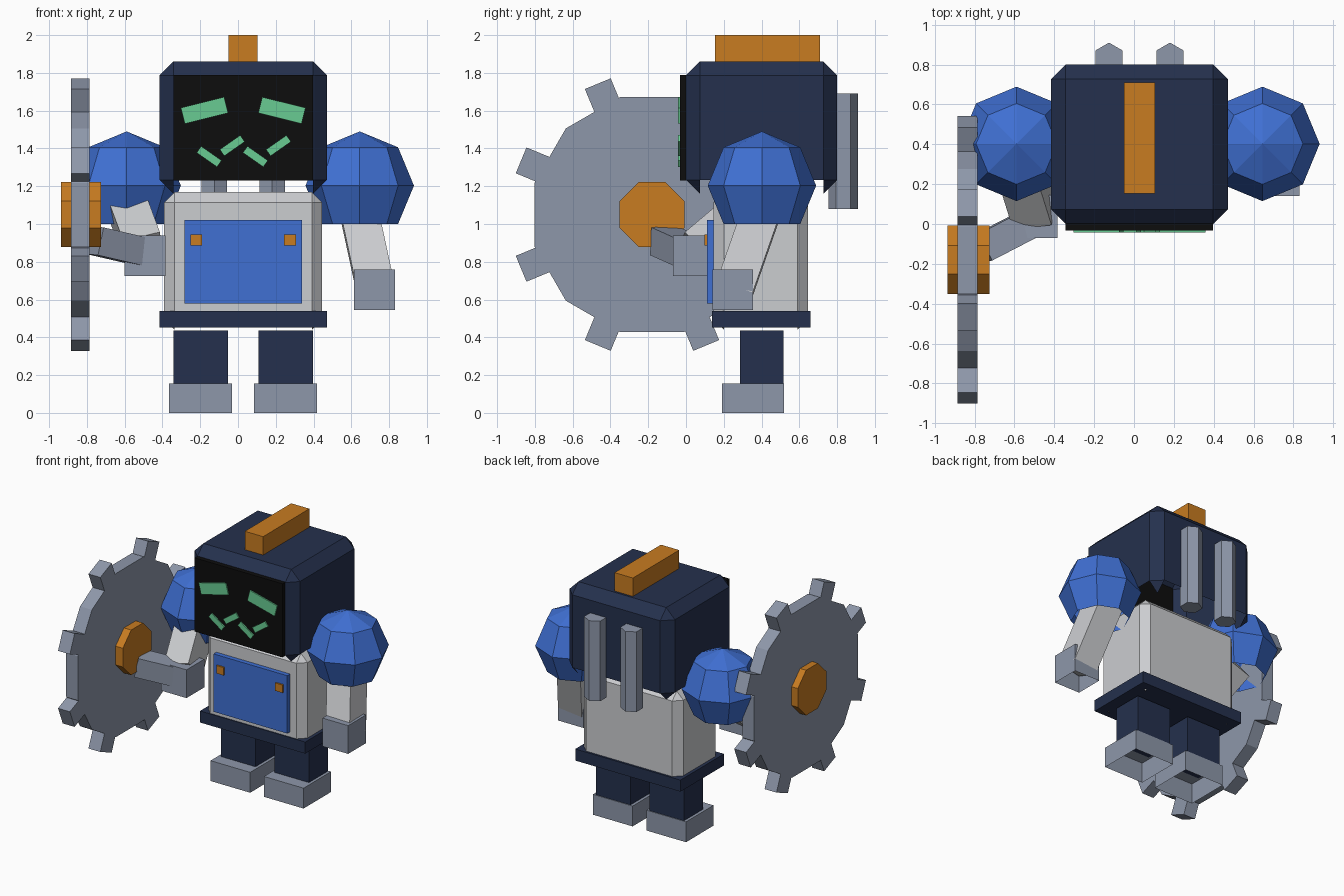
import bpy, bmesh, math
from mathutils import Vector, Matrix

if "Cube" in bpy.data.objects:
    bpy.data.objects.remove(bpy.data.objects["Cube"])

MID = 0.0275  # mirror plane of the body


def material(name, rgb):
    m = bpy.data.materials.new(name)
    m.use_nodes = True
    m.diffuse_color = (*rgb, 1)
    m.node_tree.nodes["Principled BSDF"].inputs["Base Color"].default_value = (*rgb, 1)
    return m


navy = material("navy", (0.018, 0.030, 0.075))
black = material("black", (0.004, 0.004, 0.004))
light = material("light grey", (0.60, 0.61, 0.63))
steel = material("steel grey", (0.27, 0.31, 0.40))
blue = material("blue", (0.05, 0.16, 0.65))
orange = material("orange", (0.58, 0.20, 0.015))
green = material("green", (0.14, 0.60, 0.29))


def finish(name, bm, mat):
    me = bpy.data.meshes.new(name)
    bm.to_mesh(me)
    bm.free()
    me.materials.append(mat)
    ob = bpy.data.objects.new(name, me)
    bpy.context.collection.objects.link(ob)
    return ob


def drop_bottom(bm, limit=-0.6):
    bm.normal_update()
    low = [f for f in bm.faces if f.normal.z < limit]
    bmesh.ops.delete(bm, geom=low, context='FACES')


def box(name, mat, x, y, z, chamfer=0, hollow=False, turn=0):
    """Box from ranges; optional chamfer, open underside, turn about its y axis."""
    bm = bmesh.new()
    bmesh.ops.create_cube(bm, size=1)
    size = [b - a for a, b in (x, y, z)]
    bmesh.ops.scale(bm, vec=size, verts=bm.verts)
    if chamfer:
        bmesh.ops.bevel(bm, geom=bm.edges[:], offset=chamfer, segments=1, affect='EDGES')
    if hollow:
        drop_bottom(bm)
    centre = Vector([(a + b) / 2 for a, b in (x, y, z)])
    bm.transform(Matrix.Translation(centre) @ Matrix.Rotation(-math.radians(turn), 4, 'Y'))
    return finish(name, bm, mat)


def beam(name, mat, start, end, width, axis):
    """Square bar between two points, turned the short way from an axis."""
    start, end, axis = Vector(start), Vector(end), Vector(axis)
    run = end - start
    bm = bmesh.new()
    bmesh.ops.create_cube(bm, size=1)
    size = [run.length if abs(a) > 0.5 else width for a in axis]
    bmesh.ops.scale(bm, vec=size, verts=bm.verts)
    spin = axis.rotation_difference(run).to_matrix().to_4x4()
    bm.transform(Matrix.Translation((start + end) / 2) @ spin)
    return finish(name, bm, mat)


def prism(name, mat, sides, radius, depth, centre, axis='Z', phase=0):
    bm = bmesh.new()
    bmesh.ops.create_cone(bm, cap_ends=True, segments=sides, radius1=radius,
                          radius2=radius, depth=depth)
    m = Matrix.Rotation(math.radians(phase), 4, 'Z')
    if axis == 'X':
        m = Matrix.Rotation(math.pi / 2, 4, 'Y') @ m
    bm.transform(Matrix.Translation(centre) @ m)
    return finish(name, bm, mat)


def around(offset, half):
    return (MID + offset - half, MID + offset + half)


# Head, face plate and crest
box("head", navy, around(0, 0.443), (0, 0.80), (1.16, 1.86), 0.073, True)
box("face_plate", black, around(0, 0.37), (-0.033, 0.01), (1.23, 1.79))
box("crest", orange, around(0, 0.077), (0.153, 0.71), (1.85, 2.0))

# Torso, belt and chest panel
box("torso", light, around(0, 0.418), (0.145, 0.645), (0.44, 1.17), 0.055, True)
box("belt", navy, around(0, 0.443), (0.137, 0.66), (0.452, 0.54))
box("chest_panel", blue, around(0, 0.31), (0.11, 0.16), (0.58, 1.02))

# Paired parts
for side, label in ((-1, "right"), (1, "left")):
    box(label + "_eye", green, around(side * 0.205, 0.118), (-0.042, -0.033),
        (1.558, 1.645), turn=-14 * side)
    box(label + "_buckle", orange, around(side * 0.248, 0.031), (0.098, 0.11), (0.885, 0.945))
    box(label + "_leg", navy, around(side * 0.225, 0.145), (0.286, 0.515), (0.15, 0.435))
    box(label + "_foot", steel, around(side * 0.225, 0.167), (0.19, 0.52), (0, 0.155), hollow=True)
    prism(label + "_back_pipe", steel, 6, 0.078, 0.61,
          (MID + side * 0.153, 0.832, 1.385), phase=0)

    # Shoulder ball with its underside cut open
    bm = bmesh.new()
    bmesh.ops.create_uvsphere(bm, u_segments=8, v_segments=4, radius=0.287)
    drop_bottom(bm, -0.75)
    bm.transform(Matrix.Translation((MID + side * 0.617, 0.402, 1.203)))
    finish(label + "_shoulder", bm, blue)

# Zigzag mouth
for i in range(4):
    x = -0.153 + i * 0.1225
    up = i % 2
    box(f"mouth_bar_{i + 1}", green, (x - 0.066, x + 0.066), (-0.042, -0.033),
        (1.336 + 0.058 * up, 1.378 + 0.058 * up), turn=35 if up else -35)

# Arms and hands
beam("left_arm", light, (0.622, 0.43, 1.15), (0.73, 0.255, 0.65), 0.2, (0, 0, -1))
box("left_hand", steel, (0.614, 0.83), (0.14, 0.355), (0.545, 0.76), hollow=True)
beam("right_arm", light, (-0.60, 0.37, 1.13), (-0.50, 0.05, 0.86), 0.2, (0, 0, -1))
box("right_hand", steel, (-0.60, -0.385), (-0.07, 0.145), (0.725, 0.94))
beam("gear_handle", steel, (-0.47, 0.03, 0.845), (-0.76, -0.12, 0.912), 0.15, (-1, 0, 0))

# Gear with hub and eight teeth
gear = Vector((-0.835, -0.18, 1.05))
prism("gear_disc", steel, 12, 0.645, 0.1, gear, 'X', 15)
prism("gear_hub", orange, 8, 0.186, 0.212, gear + Vector((0.005, 0, 0)), 'X', 22.5)
bm = bmesh.new()
for i in range(8):
    made = bmesh.ops.create_cube(bm, size=1)["verts"]
    place = (Matrix.Translation(gear)
             @ Matrix.Rotation(math.radians(22.5 + 45 * i), 4, 'X')
             @ Matrix.Translation((0, 0, 0.65))
             @ Matrix.Diagonal((0.1, 0.148, 0.2, 1)))
    bmesh.ops.transform(bm, matrix=place, verts=made)
finish("gear_teeth", bm, steel)
